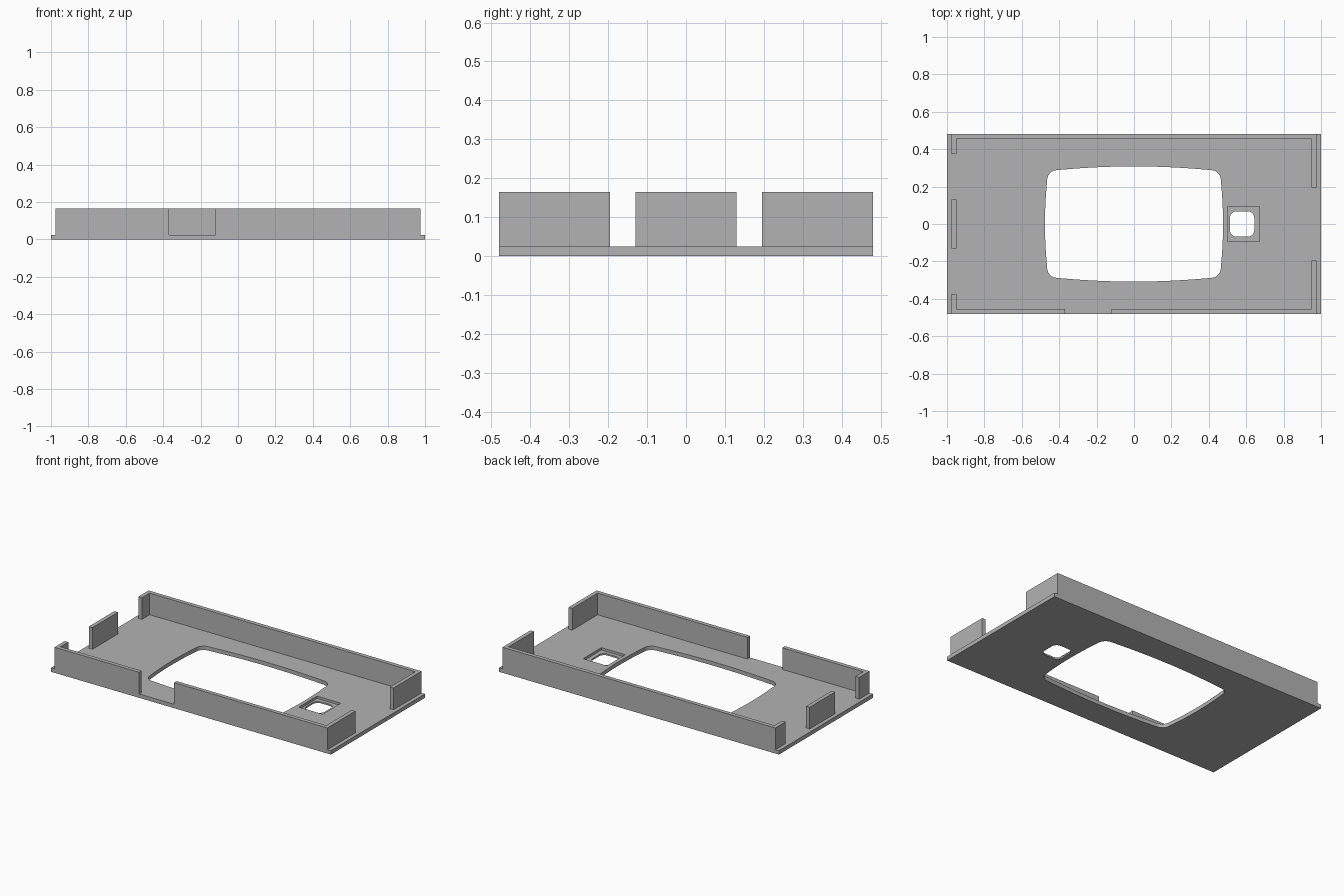
import bpy
import bmesh
from math import sin, cos, radians

if "Cube" in bpy.data.objects:
    bpy.data.objects.remove(bpy.data.objects["Cube"], do_unlink=True)

W, D = 1.0, 0.48            # half length and half depth of the base
BASE, TOP = 0.025, 0.165    # floor level and wall height
WX, T = 0.975, 0.026        # outer face of the end walls, wall thickness

grey = bpy.data.materials.new("plain grey")
grey.use_nodes = True
grey.diffuse_color = (0.45, 0.45, 0.45, 1)
grey.node_tree.nodes["Principled BSDF"].inputs["Base Color"].default_value = grey.diffuse_color


def prism(name, outline, z0, z1):
    """Extrude a plan outline between two heights."""
    bm = bmesh.new()
    face = bm.faces.new([bm.verts.new((x, y, z0)) for x, y in outline])
    up = bmesh.ops.extrude_face_region(bm, geom=[face])["geom"]
    verts = [v for v in up if isinstance(v, bmesh.types.BMVert)]
    bmesh.ops.translate(bm, verts=verts, vec=(0, 0, z1 - z0))
    bmesh.ops.recalc_face_normals(bm, faces=bm.faces)
    mesh = bpy.data.meshes.new(name)
    bm.to_mesh(mesh)
    bm.free()
    mesh.materials.append(grey)
    obj = bpy.data.objects.new(name, mesh)
    bpy.context.collection.objects.link(obj)
    return obj


def rect(x0, x1, y0, y1):
    return [(x0, y0), (x1, y0), (x1, y1), (x0, y1)]


def four_way(quarter):
    """Mirror a first-quadrant curve into a closed outline."""
    half = quarter + [(-x, y) for x, y in reversed(quarter) if x > 0]
    return half + [(-x, -y) for x, y in half if y > 0 or x > 0][:len(half)]


def combine(target, tool, operation):
    """Fuse or cut the tool and discard it."""
    mod = target.modifiers.new(tool.name, "BOOLEAN")
    mod.operation, mod.solver, mod.object = operation, "EXACT", tool
    bpy.context.view_layer.objects.active = target
    bpy.ops.object.modifier_apply(modifier=mod.name)
    bpy.data.objects.remove(tool, do_unlink=True)


tray = prism("tray", rect(-W, W, -D, D), 0, BASE)

# Back wall wraps round both corners; the front wall is split by a gap
inner_x, inner_y = WX - T, D - T
back = [(-WX, D), (-WX, 0.375), (-inner_x, 0.375), (-inner_x, inner_y),
        (inner_x, inner_y), (inner_x, 0.195), (WX, 0.195), (WX, D)]
front_long = [(-0.12, -D), (WX, -D), (WX, -0.195), (inner_x, -0.195),
              (inner_x, -inner_y), (-0.12, -inner_y)]
front_short = [(-0.37, -D), (-WX, -D), (-WX, -0.375), (-inner_x, -0.375),
               (-inner_x, -inner_y), (-0.37, -inner_y)]
end_tab = rect(-WX, -inner_x, -0.13, 0.13)
for name, plan in (("back_wall", back), ("front_wall_long", front_long),
                   ("front_wall_short", front_short), ("end_tab", end_tab)):
    combine(tray, prism(name, plan, BASE / 2, TOP), "UNION")

# Large window with bowed sides and rounded corners
cx, cy, r = 0.411, 0.235, 0.053
side = [(0.476 - 0.012 * (i / 6) ** 2, cy * i / 6) for i in range(6)]
corner = [(cx + r * cos(radians(a)), cy + r * sin(radians(a))) for a in range(6, 87, 8)]
top = [(cx * i / 8, 0.308 - 0.02 * (i / 8) ** 2) for i in range(7, -1, -1)]
quarter = side + corner + top
half = quarter + [(-x, y) for x, y in reversed(quarter[:-1])]
window = half + [(x, -y) for x, y in reversed(half[1:-1])]
combine(tray, prism("window_cutter", window, -0.1, 0.1), "DIFFERENCE")

# Small button hole in a shallow square recess
combine(tray, prism("recess_cutter", rect(0.5, 0.67, -0.093, 0.093), 0.01, 0.1), "DIFFERENCE")
hole = []
for sx, sy, start in ((1, 1, 0), (-1, 1, 90), (-1, -1, 180), (1, -1, 270)):
    for a in range(start, start + 91, 15):
        hole.append((0.578 + sx * 0.03 + 0.035 * cos(radians(a)),
                     sy * 0.033 + 0.035 * sin(radians(a))))
combine(tray, prism("button_cutter", hole, -0.1, 0.1), "DIFFERENCE")

tray.select_set(True)
bpy.context.view_layer.objects.active = tray
bpy.ops.object.shade_smooth_by_angle(angle=radians(30))
